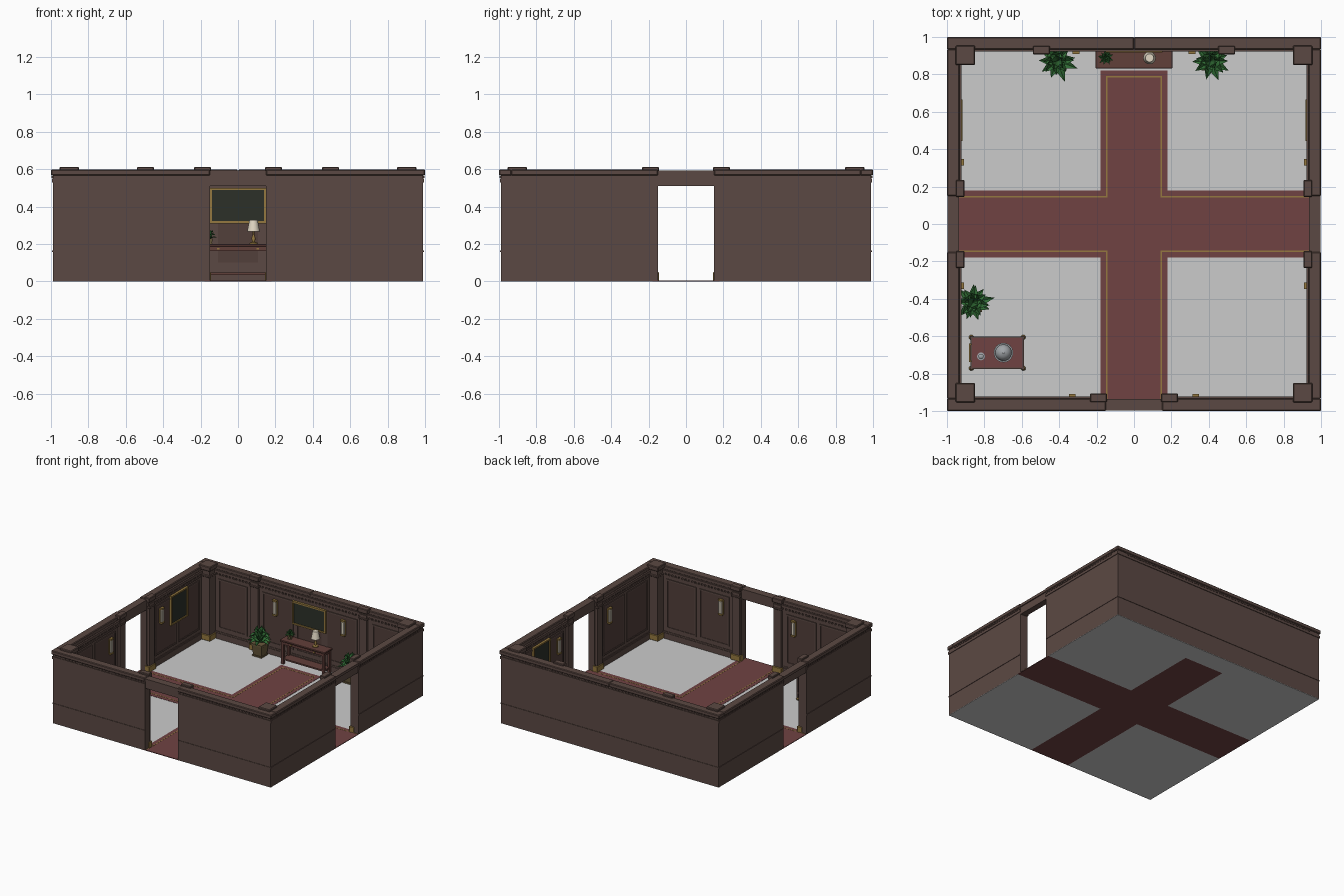
import bpy, bmesh, math, random
from mathutils import Matrix, Vector

if "Cube" in bpy.data.objects:
    bpy.data.objects.remove(bpy.data.objects["Cube"])

random.seed(4)

def mat(name, r, g, b):
    m = bpy.data.materials.new(name)
    m.diffuse_color = (r, g, b, 1)
    m.use_nodes = True
    m.node_tree.nodes["Principled BSDF"].inputs["Base Color"].default_value = m.diffuse_color
    return m

WOOD = mat("dark_wood", .105, .066, .056)
PANEL = mat("panel_wood", .085, .05, .043)
TABLE = mat("table_wood", .12, .05, .042)
RED = mat("red_carpet", .16, .055, .055)
GOLD = mat("brass", .30, .19, .05)
CANVAS = mat("canvas", .025, .03, .022)
GREEN = mat("leaf_green", .03, .15, .035)
POT = mat("planter_bronze", .14, .10, .045)
SILVER = mat("silver", .35, .37, .39)
SHADE = mat("lamp_shade", .75, .68, .55)

def finish(name, bm, material=None, bevel=0, smooth=False):
    bmesh.ops.recalc_face_normals(bm, faces=bm.faces)
    me = bpy.data.meshes.new(name)
    bm.to_mesh(me)
    bm.free()
    ob = bpy.data.objects.new(name, me)
    bpy.context.collection.objects.link(ob)
    if material:
        me.materials.append(material)
    if bevel:
        mod = ob.modifiers.new("bevel", 'BEVEL')
        mod.width, mod.segments = bevel, 1
    if smooth:
        bpy.ops.object.select_all(action='DESELECT')
        ob.select_set(True)
        bpy.context.view_layer.objects.active = ob
        bpy.ops.object.shade_smooth_by_angle(angle=math.radians(40))
    return ob

def boxes(name, items, material=None, side=None, bevel=0):
    """Boxes as (x0,x1,y0,y1,z0,z1). With side: x runs along the wall, y is inward from its outer face."""
    bm = bmesh.new()
    M = Matrix() if side is None else Matrix.Rotation(side * math.pi / 2, 4, 'Z') @ Matrix.Translation((0, -1, 0))
    for x0, x1, y0, y1, z0, z1 in items:
        T = Matrix.Translation(((x0 + x1) / 2, (y0 + y1) / 2, (z0 + z1) / 2))
        bmesh.ops.create_cube(bm, size=1, matrix=M @ T @ Matrix.Diagonal((x1 - x0, y1 - y0, z1 - z0, 1)))
    return finish(name, bm, material, bevel)

def lathe(name, profile, at, material, n=16):
    bm = bmesh.new()
    vs = [bm.verts.new((r, 0, z)) for r, z in profile]
    es = [bm.edges.new(p) for p in zip(vs, vs[1:])]
    bmesh.ops.spin(bm, geom=vs + es, cent=(0, 0, 0), axis=(0, 0, 1), angle=2 * math.pi, steps=n)
    bmesh.ops.remove_doubles(bm, verts=bm.verts, dist=1e-5)
    bmesh.ops.translate(bm, verts=bm.verts, vec=at)
    return finish(name, bm, material, smooth=True)

def frame(x0, x1, z0, z1, w, v0, v1):
    return [(x0, x1, v0, v1, z0, z0 + w), (x0, x1, v0, v1, z1 - w, z1),
            (x0, x0 + w, v0, v1, z0 + w, z1 - w), (x1 - w, x1, v0, v1, z0 + w, z1 - w)]

def mirror(items):
    return items + [(-b, -a, c, d, e, f) for a, b, c, d, e, f in items]

# floor quarters and the cross-shaped carpet
F = .003
boxes("floor", mirror([(.18, .99, .18, .99, 0, F), (.18, .99, -.99, -.18, 0, F)]) + [(-.18, .18, .82, .99, 0, F)])
boxes("carpet", [(-.18, .18, -.99, .82, 0, .005)] + mirror([(.18, .99, -.18, .18, 0, .005)]), RED)
a, b = .142, .149
boxes("carpet_trim", mirror([(a, .98, a, b, .004, .006), (a, .98, -b, -a, .004, .006),
                             (a, b, b, .79, .004, .006), (a, b, -.98, -b, .004, .006)])
      + [(-a, a, .783, .79, .004, .006)], GOLD)

# four walls: front, right, back, left
for s, nm in enumerate(("front", "right", "back", "left")):
    door = s != 2
    odd = s % 2
    e, c = (.935, .935) if odd else (.99, 1)
    d = .15 if door else 0
    boxes(nm + "_wall", mirror([(d, e, .01, .065, F, .58)]) + ([(-d, d, .012, .063, .51, .58)] if door else []), WOOD, s)
    boxes(nm + "_wall_cap", mirror([(d, c, 0, .067, .566, .598)]), WOOD, s, .005)
    if door:
        boxes(nm + "_door_header", [(-d, d, .004, .065, .57, .592)], WOOD, s)
    # outside mouldings
    o = .997 if odd else .994
    boxes(nm + "_outer_moulding", mirror([(d, .993, .005, .012, .53, .55), (d, .99, .0065, .012, .158, .166)]), WOOD, s)
    step = .03
    n = int((.93 - max(d, .02)) / step)
    dent = [(max(d, .01) + i * step, max(d, .01) + i * step + .016) for i in range(n)]
    boxes(nm + "_dentils", mirror([(p, q, .004, .012, .553, .564) for p, q in dent]
                                  + [(p, q, .063, .074, .53, .545) for p, q in dent]), WOOD, s)
    # inside cornice and skirting
    boxes(nm + "_inner_cornice", mirror([(d, .93, .063, .078, .545, .566), (d, .93, .063, .071, .515, .528)]), WOOD, s)
    boxes(nm + "_skirting", mirror([(d, .93, .063, .073, F, .05), (d, .93, .063, .069, .05, .062)]), WOOD, s)
    # panels
    spans = [(.26, .53), (.56, .83)] if door else [(.15, .43), (.57, .83)]
    pan, fr = [], []
    for p, q in spans:
        pan.append((p, q, .06, .067, .09, .495))
        fr += frame(p, q, .09, .495, .012, .063, .071)
    pan, fr = mirror(pan), mirror(fr)
    if not door:
        pan.append((-.12, .12, .06, .067, .09, .495))
        fr += frame(-.12, .12, .09, .495, .012, .063, .071)
    boxes(nm + "_panels", pan, PANEL, s)
    boxes(nm + "_panel_frames", fr, WOOD, s)
    # pilasters with brass feet
    p = .19 if door else .495
    boxes(nm + "_pilasters", mirror([(p - .034, p + .034, .05, .085, F, .56)]), WOOD, s)
    boxes(nm + "_pilaster_caps", mirror([(p - .045, p + .045, .047, .093, .575, .612),
                                         (p - .04, p + .04, .05, .09, .52, .535)]), WOOD, s, .004)
    boxes(nm + "_pilaster_feet", mirror([(p - .045, p + .042, .05, .093, F, .05)]), GOLD, s, .003)
    # sconces
    u = .33 if door else .31
    boxes(nm + "_sconce_plates", mirror([(u - .02, u + .02, .064, .074, .34, .46),
                                         (u - .018, u + .018, .07, .09, .335, .348),
                                         (u - .018, u + .018, .07, .09, .452, .465)]), GOLD, s)
    boxes(nm + "_sconce_lights", mirror([(u - .014, u + .014, .072, .088, .348, .452)]), SHADE, s, .004)

# corner columns
for x in (-1, 1):
    for y in (-1, 1):
        def sq(h, z0, z1, cx=x * .902, cy=y * .902):
            return (cx - h, cx + h, cy - h, cy + h, z0, z1)
        boxes("corner_column", [sq(.043, F, .58)], WOOD)
        boxes("corner_column_cap", [sq(.052, .575, .613), sq(.048, .52, .54)], WOOD, bevel=.005)
        boxes("corner_column_foot", [sq(.051, F, .05)], GOLD, bevel=.003)

# pictures
for nm, s, x0, x1, z0, z1 in (("back", 2, -.152, .152, .31, .5), ("left", 3, -.665, -.445, .27, .51),
                              ("right", 1, .445, .665, .27, .51)):
    boxes(nm + "_picture", [(x0 + .008, x1 - .008, .063, .076, z0 + .008, z1 - .008)], CANVAS, s)
    boxes(nm + "_picture_frame", frame(x0, x1, z0, z1, .012, .063, .084), GOLD, s)

# console table
boxes("table_top", [(-.205, .205, .832, .935, .187, .2)], TABLE, bevel=.003)
boxes("table_body", [(-.19, .19, .842, .93, .163, .188), (-.19, .19, .845, .93, .035, .047)]
      + mirror([(.175, .195, .838, .858, F, .188), (.175, .195, .912, .932, F, .188)]), TABLE)
boxes("table_knobs", mirror([(.1, .112, .834, .844, .171, .18)]), GOLD)

# table lamp
L = (.083, .888, .2)
lathe("lamp_stand", [(0, 0), (.022, 0), (.022, .006), (.007, .012), (.011, .03), (.005, .05), (.005, .075), (0, .075)], L, GOLD)
lathe("lamp_shade", [(0, .068), (.034, .066), (.022, .128), (0, .128)], L, SHADE)

# plants: folded leaves in rings, kept inside the walls
def plant(name, x, y, z, r):
    bm = bmesh.new()
    for count, length, rise in ((9, 1.1, .25), (8, .85, .7), (6, .5, 1.15)):
        for i in range(count):
            t = 2 * math.pi * (i + random.uniform(-.2, .2)) / count + rise
            l = length * r * random.uniform(.85, 1.1)
            out, sd = Vector((math.cos(t), math.sin(t), 0)), Vector((-math.sin(t), math.cos(t), 0))
            h = rise * r
            w = .22 * r
            up = Vector((0, 0, 1))
            pts = [up * 0, out * l * .5 + sd * w + up * (h + .1 * r), out * l * .5 + up * h * .85,
                   out * l * .5 - sd * w + up * (h + .1 * r), out * l + up * h * .75]
            v = []
            for q in pts:
                q = q + Vector((x, y, z))
                q.x, q.y = max(q.x, -.93), min(q.y, .93)
                v.append(bm.verts.new(q))
            for f in ((0, 2, 1), (0, 3, 2), (1, 2, 4), (2, 3, 4)):
                bm.faces.new([v[k] for k in f])
    finish(name, bm, GREEN)

def planter(name, x, y, z, h, s):
    bm = bmesh.new()
    for r1, r2, z0, z1 in ((s * .72, s * .9, 0, h * .85), (s, s, h * .85, h), (s * .85, s * .85, 0, h * .1)):
        bmesh.ops.create_cone(bm, cap_ends=True, segments=4, radius1=r1 * 1.414, radius2=r2 * 1.414, depth=z1 - z0,
                              matrix=Matrix.Translation((x, y, z + (z0 + z1) / 2)) @ Matrix.Rotation(math.pi / 4, 4, 'Z'))
    finish(name, bm, POT)

for nm, x, y in (("back_left", -.41, .872), ("back_right", .41, .872), ("left", -.862, -.42)):
    planter(nm + "_planter", x, y, F, .105, .05)
    plant(nm + "_plant", x, y, .108, .1)
planter("table_planter", -.15, .89, .2, .03, .015)
plant("table_plant", -.15, .89, .228, .038)

# serving cart
X0, X1, Y0, Y1 = -.87, -.592, -.772, -.606
boxes("cart_trays", [(X0, X1, Y0, Y1, z, z + .01) for z in (.06, .2)], RED)
boxes("cart_frame", [(x - .006, x + .006, y - .006, y + .006, .025, .218) for x in (X0, X1) for y in (Y0, Y1)]
      + [(X0, X1, y - .004, y + .004, z, z + .016) for y in (Y0, Y1) for z in (.058, .198)]
      + [(x - .004, x + .004, Y0, Y1, z, z + .016) for x in (X0, X1) for z in (.058, .198)], WOOD)
boxes("cart_handle", [(X0 - .012, X0 - .005, -.735, -.643, .222, .23)]
      + [(X0 - .012, X0, y - .004, y + .004, .205, .23) for y in (-.735, -.643)], GOLD)
for x in (X0, X1):
    for y in (Y0, Y1):
        lathe("cart_wheel", [(0, 0), (.008, .002), (.013, .012), (.008, .022), (0, .025)], (x, y, F), GOLD, 10)
dome = [(.044 * math.cos(i * math.pi / 14), .012 + .044 * math.sin(i * math.pi / 14)) for i in range(7)]
lathe("cloche", [(0, 0), (.05, .004), (.052, .009), (.044, .009)] + dome
      + [(.004, .057), (.007, .064), (0, .069)], (-.698, -.688, .21), SILVER, 24)
lathe("cup", [(0, 0), (.021, .003), (.021, .006), (.009, .008), (.014, .035), (.006, .04), (0, .04)],
      (-.818, -.708, .21), SILVER)
